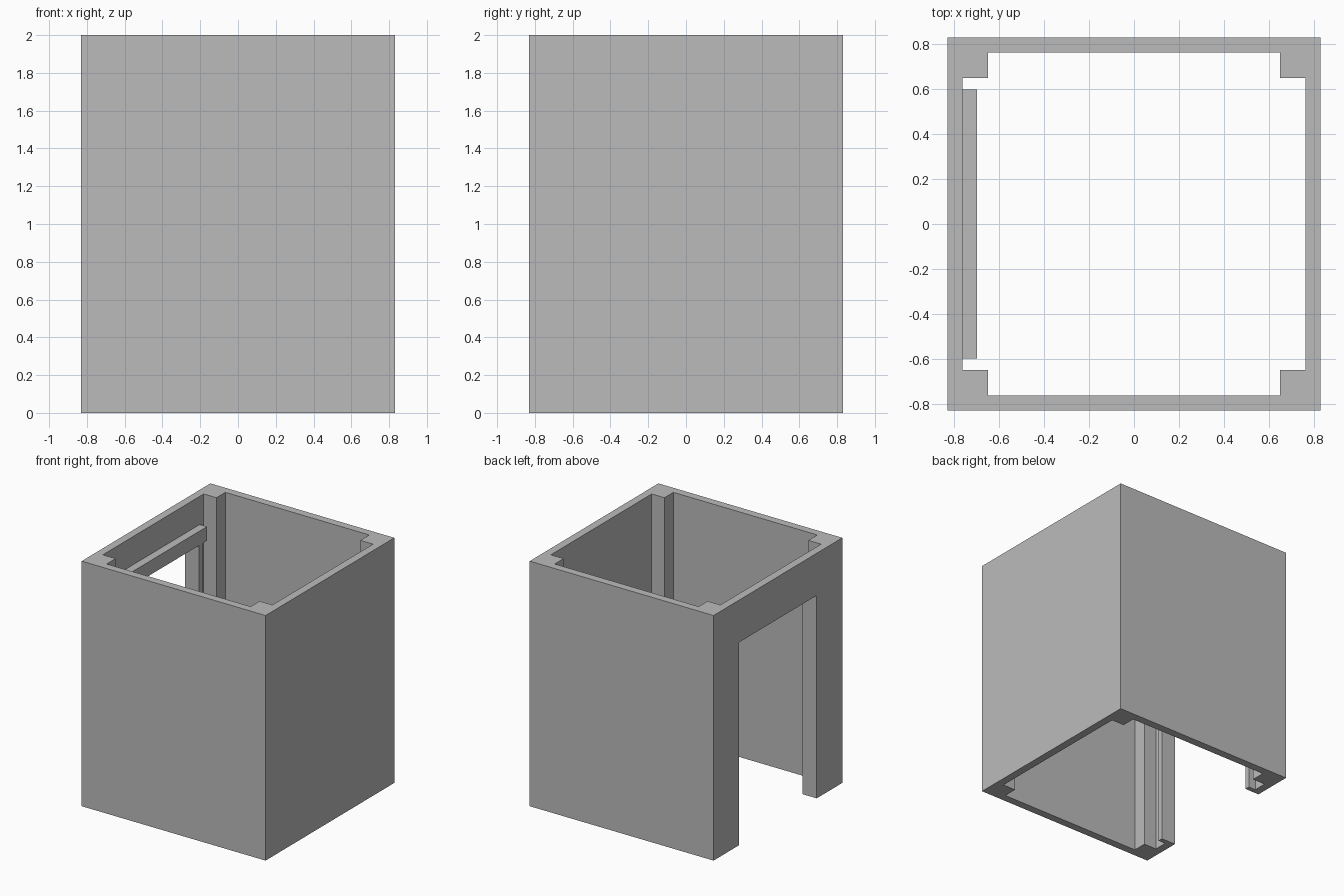
import bpy

cube = bpy.data.objects.get("Cube")
if cube:
    bpy.data.objects.remove(cube, do_unlink=True)

# One plain grey for everything
grey = bpy.data.materials.new("plain_grey")
grey.use_nodes = True
colour = (0.5, 0.5, 0.5, 1)
grey.diffuse_color = colour
grey.node_tree.nodes["Principled BSDF"].inputs["Base Color"].default_value = colour

HALF, INNER, POST = 0.83, 0.765, 0.65     # outer face, inner face, post edge
DOOR, DOOR_TOP, HEIGHT = 0.5, 1.655, 2.0
FRAME = 0.70                              # inner face of the door frame


def prism(name, outline, bottom, top):
    """Extrude a closed ground outline between two heights."""
    n = len(outline)
    verts = [(x, y, z) for z in (bottom, top) for x, y in outline]
    faces = [tuple(reversed(range(n))), tuple(range(n, 2 * n))]
    faces += [(i, (i + 1) % n, n + (i + 1) % n, n + i) for i in range(n)]
    mesh = bpy.data.meshes.new(name)
    mesh.from_pydata(verts, [], faces)
    mesh.materials.append(grey)
    obj = bpy.data.objects.new(name, mesh)
    bpy.context.collection.objects.link(obj)
    return obj


def box(name, x0, x1, y0, y1, z0, z1):
    return prism(name, [(x0, y0), (x1, y0), (x1, y1), (x0, y1)], z0, z1)


# Half of the shell in plan, from the door edge round to the middle of the solid
# wall, with a square post in each corner
half_plan = [
    (-HALF, -DOOR), (-HALF, -HALF), (HALF, -HALF), (HALF, 0), (INNER, 0),
    (INNER, -POST), (POST, -POST), (POST, -INNER),
    (-POST, -INNER), (-POST, -POST), (-INNER, -POST), (-INNER, -DOOR),
]
mirrored = [(x, -y) for x, y in reversed(half_plan)]
# Join the halves into one C-shaped outline, open at the doorway
shell_plan = half_plan[:3] + mirrored[-3:-1] + mirrored[-1:] + mirrored[:7] + half_plan[5:]
prism("walls_and_posts", shell_plan, 0, HEIGHT)

# Wall above the doorway
box("door_lintel", -HALF, -INNER, -DOOR, DOOR, DOOR_TOP, HEIGHT)

# Door frame on the inside: a wide header on two narrow jambs
box("door_header", -INNER, -FRAME, -0.6, 0.6, DOOR_TOP, 1.77)
for name, side in (("right_jamb", -1), ("left_jamb", 1)):
    y0, y1 = sorted((side * DOOR, side * 0.54))
    box(name, -INNER, -FRAME, y0, y1, 0, DOOR_TOP)
